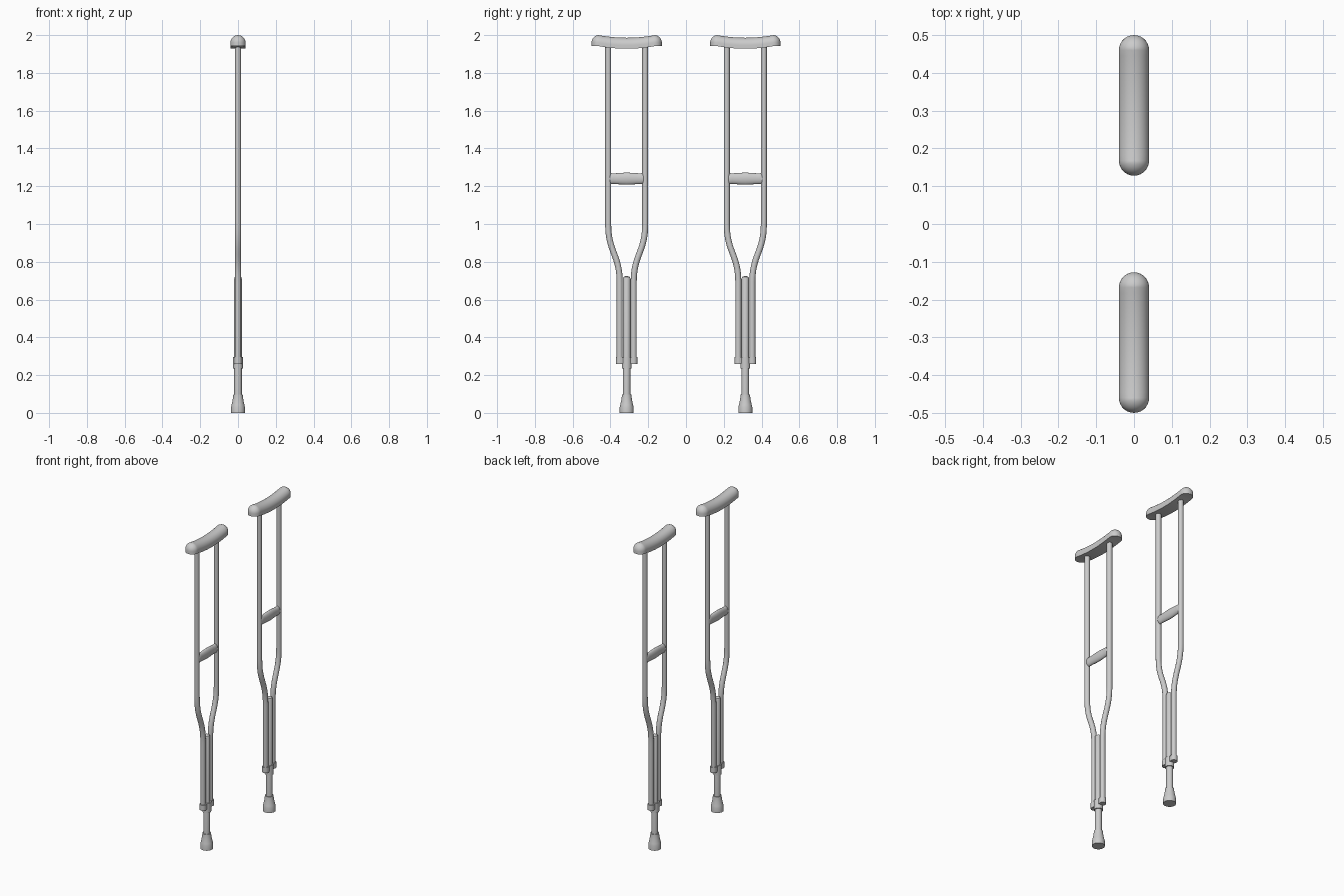
import bpy, bmesh, math
from mathutils import Matrix, Vector

if "Cube" in bpy.data.objects:
    bpy.data.objects.remove(bpy.data.objects["Cube"])


def finish(obj, angle=35):
    bpy.ops.object.select_all(action='DESELECT')
    obj.select_set(True)
    bpy.context.view_layer.objects.active = obj
    if obj.type == 'CURVE':
        bpy.ops.object.convert(target='MESH')
        obj = bpy.context.view_layer.objects.active
    bpy.ops.object.shade_smooth_by_angle(angle=math.radians(angle))
    return obj


def add_mesh(name, bm, loc):
    bmesh.ops.remove_doubles(bm, verts=bm.verts[:], dist=1e-5)
    bmesh.ops.recalc_face_normals(bm, faces=bm.faces[:])
    me = bpy.data.meshes.new(name)
    bm.to_mesh(me)
    bm.free()
    obj = bpy.data.objects.new(name, me)
    bpy.context.collection.objects.link(obj)
    obj.location = loc
    return finish(obj)


def bridge(bm, rings):
    rows = [[bm.verts.new(p) for p in ring] for ring in rings]
    n = len(rows[0])
    for a, b in zip(rows, rows[1:]):
        for i in range(n):
            j = (i + 1) % n
            bm.faces.new((a[i], a[j], b[j], b[i]))


def lathe(name, profile, loc, matrix=Matrix(), n=32):
    bm = bmesh.new()
    angles = [2 * math.pi * i / n for i in range(n)]
    bridge(bm, [[matrix @ Vector((r * math.cos(a), r * math.sin(a), z))
                 for a in angles] for r, z in profile])
    return add_mesh(name, bm, loc)


def stadium(r, s, z, ends=14, straight=20):
    pts = []
    for sign in (1, -1):
        for i in range(ends):
            a = math.pi * i / ends
            pts.append((sign * r * math.cos(a), sign * (s + r * math.sin(a)), z))
        for i in range(straight):
            pts.append((-sign * r, sign * s * (1 - 2 * i / straight), z))
    return pts


def tube(name, side, loc):
    cu = bpy.data.curves.new(name, 'CURVE')
    cu.dimensions = '3D'
    cu.bevel_depth = 0.016
    cu.bevel_resolution = 6
    cu.resolution_u = 16
    cu.use_fill_caps = True
    sp = cu.splines.new('BEZIER')
    # y offset, z, handle length
    path = [(0.098, 1.95, 0.1), (0.098, 1.0, 0.15), (0.037, 0.69, 0.15), (0.037, 0.27, 0.1)]
    sp.bezier_points.add(len(path) - 1)
    for bp, (y, z, h) in zip(sp.bezier_points, path):
        bp.handle_left_type = bp.handle_right_type = 'FREE'
        bp.co = (0, side * y, z)
        bp.handle_left = (0, side * y, z + h)
        bp.handle_right = (0, side * y, z - h)
    obj = bpy.data.objects.new(name, cu)
    bpy.context.collection.objects.link(obj)
    obj.location = loc
    finish(obj)


def underarm_pad(name, loc):
    s, r, base, shoulder = 0.146, 0.04, 1.942, 1.96
    layers = [(0, base), (r, base), (r, shoulder)]
    layers += [(r * math.cos(t), shoulder + r * math.sin(t))
               for t in (math.pi / 2 * k / 10 for k in range(1, 11))]
    bm = bmesh.new()
    bridge(bm, [stadium(max(rr, 0), s, z) for rr, z in layers])
    # saddle dip between the two raised ends
    for v in bm.verts:
        v.co.z -= 0.014 * max(0, 1 - (v.co.y / 0.15) ** 2)
    add_mesh(name, bm, loc)


for label, y in (("left", -0.314), ("right", 0.314)):
    loc = (0, y, 0)
    underarm_pad(label + "_underarm_pad", loc)

    # side tubes
    for tag, side in (("inner", 1), ("outer", -1)):
        tube(f"{label}_{tag}_tube", side, loc)

    # hand grip, flattened in x
    flat = Matrix.Diagonal((0.53, 1, 1)).to_4x4() @ Matrix.Rotation(math.pi / 2, 4, 'X')
    half = [(0.0, 0.092), (0.025, 0.092), (0.029, 0.084), (0.028, 0.07),
            (0.029, 0.05), (0.031, 0.025)]
    grip = half + [(0.032, 0)] + [(r, -z) for r, z in reversed(half)]
    lathe(label + "_hand_grip", grip, (0, y, 1.24), flat)

    # centre post with domed top
    lathe(label + "_centre_post",
          [(0, 0.05), (0.02, 0.05), (0.02, 0.712), (0.017, 0.719), (0.01, 0.723), (0, 0.725)], loc)

    # clamp: lobes around the three tubes, joined by a web
    for tag, off, r in (("inner", 0.037, 0.02), ("outer", -0.037, 0.02)):
        lathe(f"{label}_{tag}_clamp_ring", [(0, 0.26), (r, 0.26), (r, 0.295), (0, 0.295)],
              (0, y + off, 0))
    bm = bmesh.new()
    bmesh.ops.create_cube(bm, size=1, matrix=Matrix.Diagonal((0.034, 0.074, 0.034, 1)))
    add_mesh(label + "_clamp_web", bm, (0, y, 0.2775))
    lathe(label + "_collar", [(0, 0.235), (0.026, 0.235), (0.026, 0.295), (0, 0.295)], loc)

    # rubber foot
    lathe(label + "_rubber_foot",
          [(0, 0), (0.037, 0), (0.037, 0.03), (0.034, 0.042), (0.029, 0.065),
           (0.026, 0.085), (0.025, 0.097), (0, 0.097)], loc)
